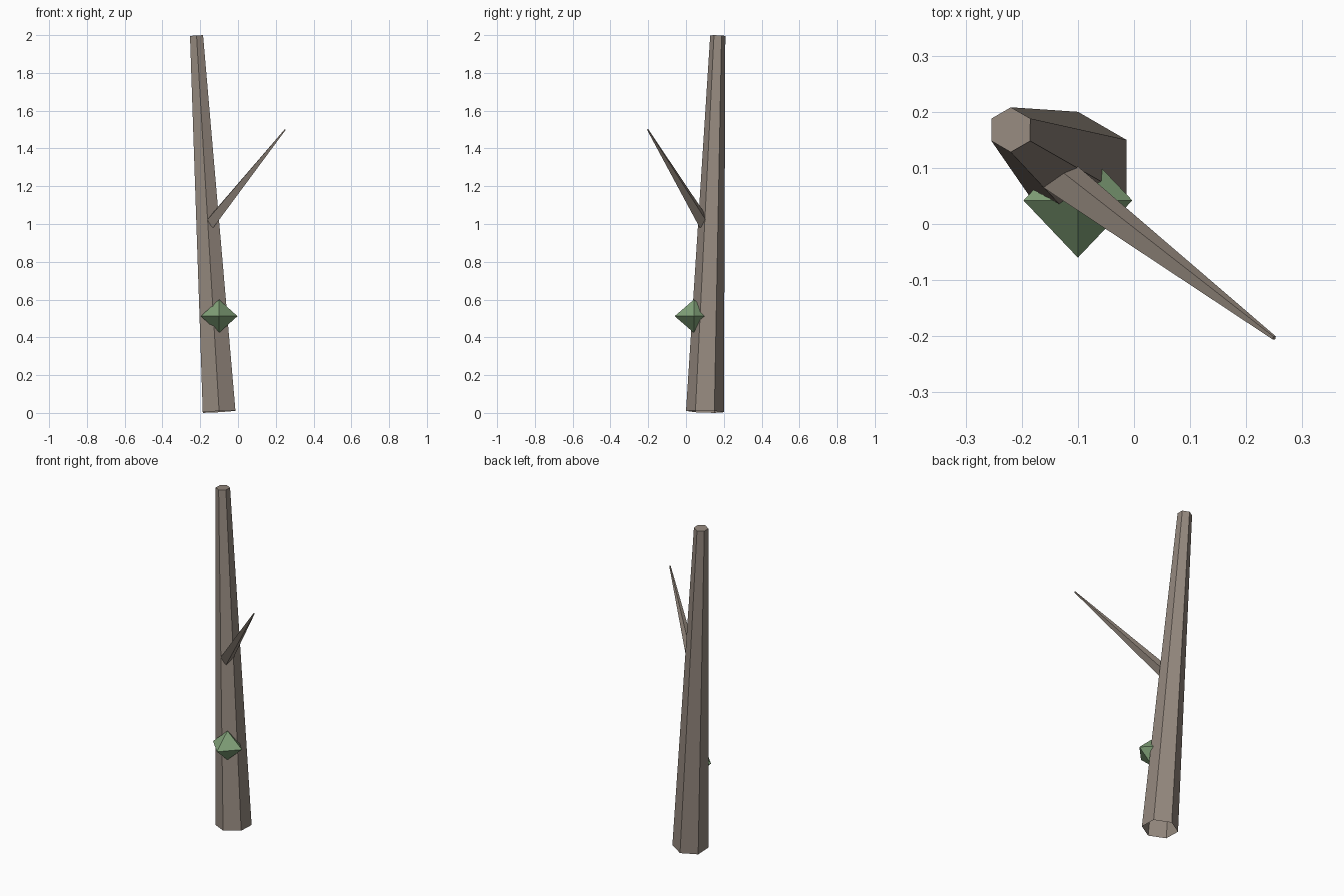
import bpy, bmesh, math
from mathutils import Vector

if "Cube" in bpy.data.objects:
    bpy.data.objects.remove(bpy.data.objects["Cube"])


def material(name, rgb):
    m = bpy.data.materials.new(name)
    m.diffuse_color = (*rgb, 1)
    m.use_nodes = True
    m.node_tree.nodes["Principled BSDF"].inputs["Base Color"].default_value = m.diffuse_color
    return m


def finish(bm, name, mat):
    me = bpy.data.meshes.new(name)
    bm.to_mesh(me)
    bm.free()
    me.materials.append(mat)
    ob = bpy.data.objects.new(name, me)
    bpy.context.collection.objects.link(ob)
    return ob


def limb(name, p0, p1, r0, r1, sides, ref, turn, mat):
    """Tapered prism between two points, open at the base, capped at the end."""
    p0, p1 = Vector(p0), Vector(p1)
    d = (p1 - p0).normalized()
    ref = Vector(ref)
    u = (ref - d * ref.dot(d)).normalized()
    v = d.cross(u)
    bm = bmesh.new()
    rings = []
    for p, r in ((p0, r0), (p1, r1)):
        angles = [math.radians(turn) + math.tau * i / sides for i in range(sides)]
        rings.append([bm.verts.new(p + r * (math.cos(a) * u + math.sin(a) * v))
                      for a in angles])
    a, b = rings
    for i in range(sides):
        j = (i + 1) % sides
        bm.faces.new((a[i], a[j], b[j], b[i]))
    bm.faces.new(b)
    return finish(bm, name, mat)


bark = material("bark", (0.30, 0.25, 0.21))
green = material("leaf_green", (0.22, 0.36, 0.19))

# leaning six-sided trunk
limb("trunk", (-0.10, 0.10, 0.007), (-0.2195, 0.168, 1.997), 0.10, 0.04,
     6, (0, 1, 0), 0, bark)

# thin four-sided side branch
limb("branch", (-0.145, 0.095, 1.005), (0.25, -0.203, 1.5), 0.036, 0.004,
     4, (0.6, 0.8, 0), -15, bark)

# octahedral leaf tuft half sunk in the trunk
bm = bmesh.new()
for axis, r in enumerate((0.097, 0.102, 0.088)):
    for s in (-1, 1):
        co = Vector((-0.10, 0.042, 0.512))
        co[axis] += s * r
        bm.verts.new(co)
bmesh.ops.convex_hull(bm, input=bm.verts[:])
bmesh.ops.recalc_face_normals(bm, faces=bm.faces[:])
finish(bm, "leaf_tuft", green)
